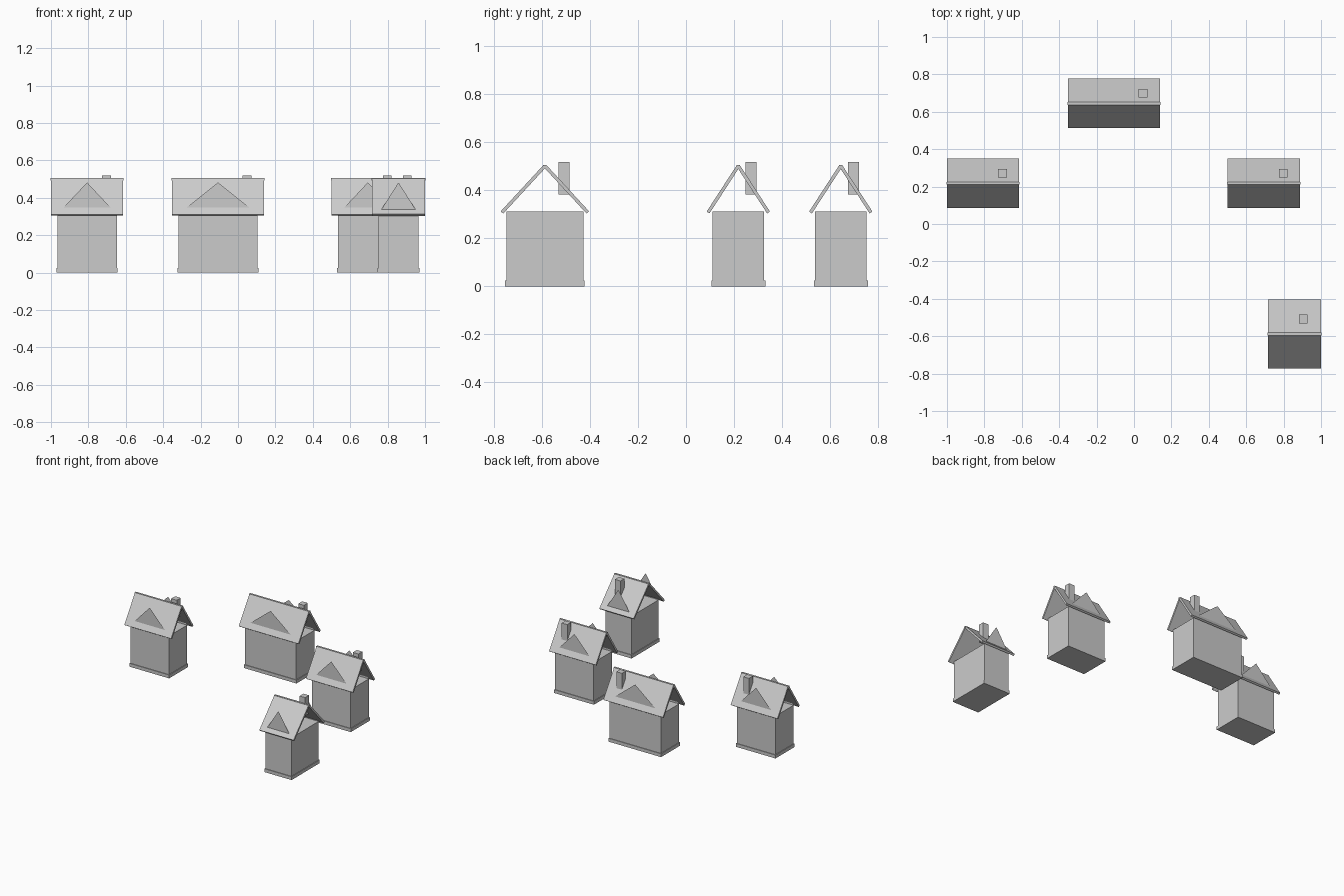
import bpy
from mathutils import Vector

if "Cube" in bpy.data.objects:
    bpy.data.objects.remove(bpy.data.objects["Cube"])

WALL_TOP, RIDGE, EAVE, THICK = 0.3125, 0.502, 0.308, 0.014


def mesh(name, verts, faces):
    me = bpy.data.meshes.new(name)
    me.from_pydata(verts, [], faces)
    ob = bpy.data.objects.new(name, me)
    bpy.context.collection.objects.link(ob)
    return ob


def prism(name, profile, x0, x1):
    """Extrude a (y, z) profile, counter-clockwise seen from +x, along x."""
    n = len(profile)
    verts = [(x, y, z) for x in (x0, x1) for y, z in profile]
    faces = [tuple(range(n))[::-1], tuple(range(n, 2 * n))]
    faces += [(i, (i + 1) % n, n + (i + 1) % n, n + i) for i in range(n)]
    return mesh(name, verts, faces)


def box(name, cx, cy, w, d, z0, z1):
    y0, y1 = cy - d / 2, cy + d / 2
    return prism(name, [(y0, z0), (y1, z0), (y1, z1), (y0, z1)], cx - w / 2, cx + w / 2)


def house(tag, cx, cy, w, d, chimney_dx):
    # walls and plinth
    box(tag + "_walls", cx, cy, w, d, 0, WALL_TOP)
    box(tag + "_plinth", cx, cy, w + 0.01, d + 0.01, 0, 0.025)
    half_len = w / 2 + 0.034
    for side, s in (("front", -1), ("back", 1)):
        # sloping roof slab
        top = Vector((0, RIDGE))
        low = Vector((s * (d / 2 + 0.0185), EAVE))
        run = (low - top).normalized()
        nrm = Vector((-run.y * s, run.x * s)) * THICK / 2
        pts = [top + nrm, top - nrm, low - nrm, low + nrm]
        if s < 0:
            pts.reverse()
        prism(f"{tag}_roof_{side}", [(cy + p.x, p.y) for p in pts],
              cx - half_len, cx + half_len)
        # thin gable triangle standing out of the roof slope
        y = cy + s * d / 2
        mesh(f"{tag}_gable_{side}",
             [(cx - w / 2, y, WALL_TOP), (cx + w / 2, y, WALL_TOP), (cx, y, 0.482)],
             [(0, 1, 2) if s < 0 else (2, 1, 0)])
    # ridge cap and chimney
    box(tag + "_ridge", cx, cy, 2 * half_len + 0.005, 0.015, 0.493, 0.506)
    box(tag + "_chimney", cx + chimney_dx, cy + d / 4, 0.046, 0.046, 0.383, 0.519)


house("west_house", -0.807, 0.218, 0.318, 0.215, 0.104)
house("north_house", -0.107, 0.645, 0.424, 0.215, 0.155)
house("east_house", 0.694, 0.218, 0.318, 0.215, 0.104)
house("south_house", 0.858, -0.588, 0.215, 0.321, 0.046)
